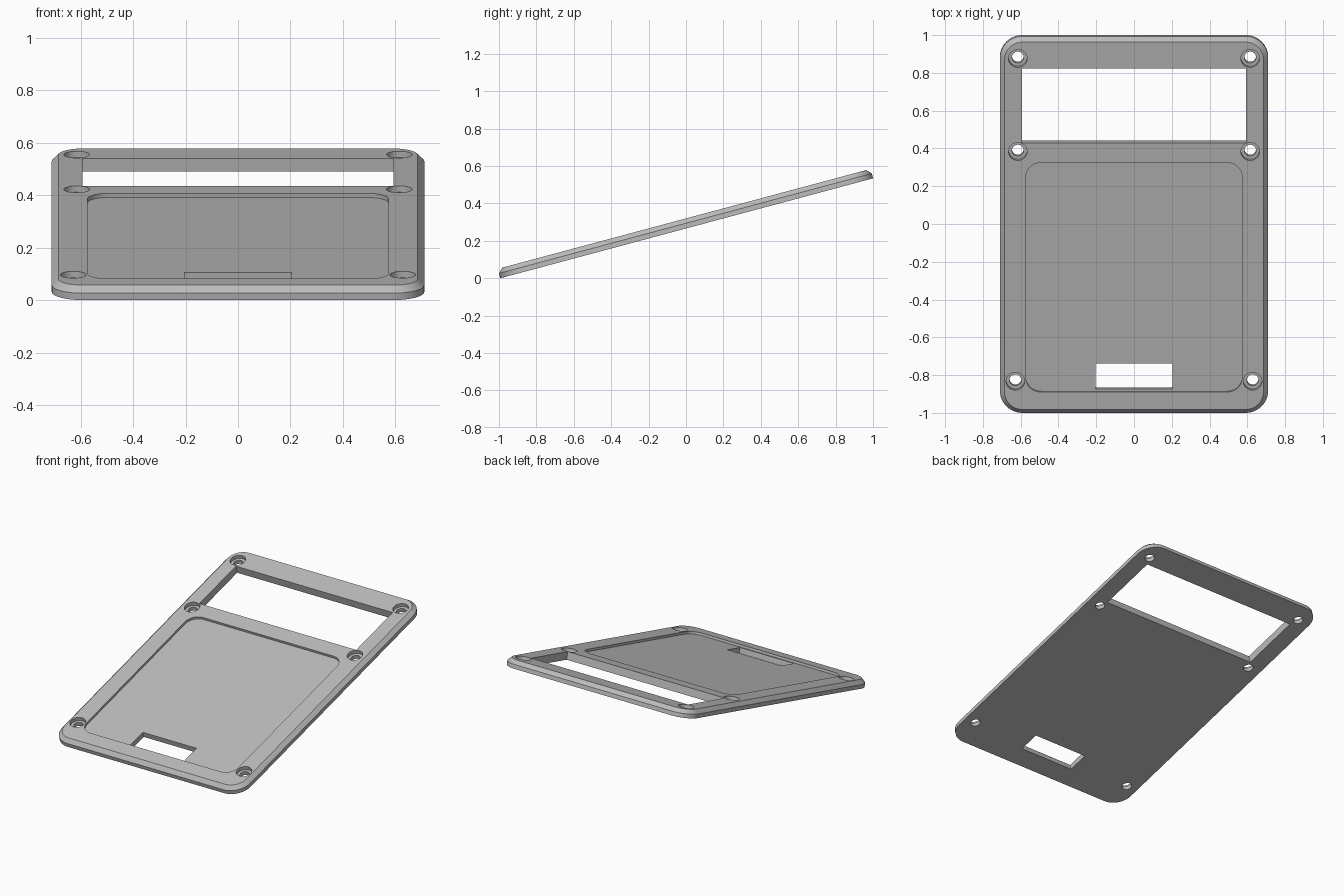
import bpy
import bmesh
from math import radians, cos, sin, pi
from mathutils import Matrix

default = bpy.data.objects.get("Cube")
if default:
    bpy.data.objects.remove(default, do_unlink=True)

TILT = radians(15)
HALF_W, HALF_L = 0.71, 1.032
THICK, WALL, CHAMFER = 0.052, 0.027, 0.025

grey = bpy.data.materials.new("plain grey")
grey.use_nodes = True
colour = (0.5, 0.5, 0.5, 1)
grey.diffuse_color = colour
grey.node_tree.nodes["Principled BSDF"].inputs["Base Color"].default_value = colour


def rounded_rect(x0, x1, y0, y1, r, steps=12):
    """Counter-clockwise outline; a radius of zero gives square corners."""
    if r == 0:
        return [(x0, y0), (x1, y0), (x1, y1), (x0, y1)]
    centres = [(x1 - r, y1 - r), (x0 + r, y1 - r), (x0 + r, y0 + r), (x1 - r, y0 + r)]
    return [(cx + r * cos((q + i / steps) * pi / 2), cy + r * sin((q + i / steps) * pi / 2))
            for q, (cx, cy) in enumerate(centres) for i in range(steps + 1)]


def circle(x, y, r, sides=40):
    return [(x + r * cos(2 * pi * i / sides), y + r * sin(2 * pi * i / sides))
            for i in range(sides)]


def loft(name, layers):
    """Closed solid through matching outlines at rising heights."""
    bm = bmesh.new()
    rings = [[bm.verts.new((x, y, z)) for x, y in pts] for pts, z in layers]
    bm.faces.new(rings[0][::-1])
    bm.faces.new(rings[-1])
    n = len(rings[0])
    for low, high in zip(rings, rings[1:]):
        for i in range(n):
            j = (i + 1) % n
            bm.faces.new((low[i], low[j], high[j], high[i]))
    mesh = bpy.data.meshes.new(name)
    bm.to_mesh(mesh)
    bm.free()
    mesh.materials.append(grey)
    obj = bpy.data.objects.new(name, mesh)
    bpy.context.collection.objects.link(obj)
    return obj


# Plate with rounded corners and a chamfered upper rim
outer = rounded_rect(-HALF_W, HALF_W, -HALF_L, HALF_L, 0.12)
inner = rounded_rect(-HALF_W + CHAMFER, HALF_W - CHAMFER,
                     -HALF_L + CHAMFER, HALF_L - CHAMFER, 0.12 - CHAMFER)
plate = loft("cover_plate", [(outer, 0), (outer, WALL), (inner, THICK)])

# Cutters: shallow recess, screen opening, small slot
cuts = [
    ("recess_cutter", rounded_rect(-0.573, 0.573, -0.911, 0.346, 0.08), THICK - 0.016),
    ("screen_cutter", rounded_rect(-0.592, 0.592, 0.455, 0.862, 0), -0.1),
    ("slot_cutter", rounded_rect(-0.203, 0.203, -0.899, -0.758, 0), -0.1),
]
# Counterbored screw holes in mirrored pairs
for x, y in [(0.615, 0.917), (0.615, 0.407), (0.628, -0.852)]:
    for side in (-1, 1):
        cuts.append(("counterbore_cutter", circle(side * x, y, 0.049), THICK - 0.025))
        cuts.append(("screw_hole_cutter", circle(side * x, y, 0.031), -0.1))

cutters = []
for name, outline, floor in cuts:
    cutter = loft(name, [(outline, floor), (outline, 0.15)])
    cutter.hide_render = True
    cutters.append(cutter)
    mod = plate.modifiers.new(name, 'BOOLEAN')
    mod.operation = 'DIFFERENCE'
    mod.solver = 'EXACT'
    mod.object = cutter

# Bake the cuts, then remove the cutters
depsgraph = bpy.context.evaluated_depsgraph_get()
cut_mesh = bpy.data.meshes.new_from_object(plate.evaluated_get(depsgraph))
plate.modifiers.clear()
plate.data = cut_mesh
for cutter in cutters:
    bpy.data.objects.remove(cutter, do_unlink=True)

# Tilt the plate so its front edge rests on the ground
plate.data.transform(Matrix.Translation((0, 0.0038, HALF_L * sin(TILT)))
                     @ Matrix.Rotation(TILT, 4, 'X'))

bpy.ops.object.select_all(action='DESELECT')
plate.select_set(True)
bpy.context.view_layer.objects.active = plate
bpy.ops.object.shade_smooth_by_angle(angle=radians(25))
